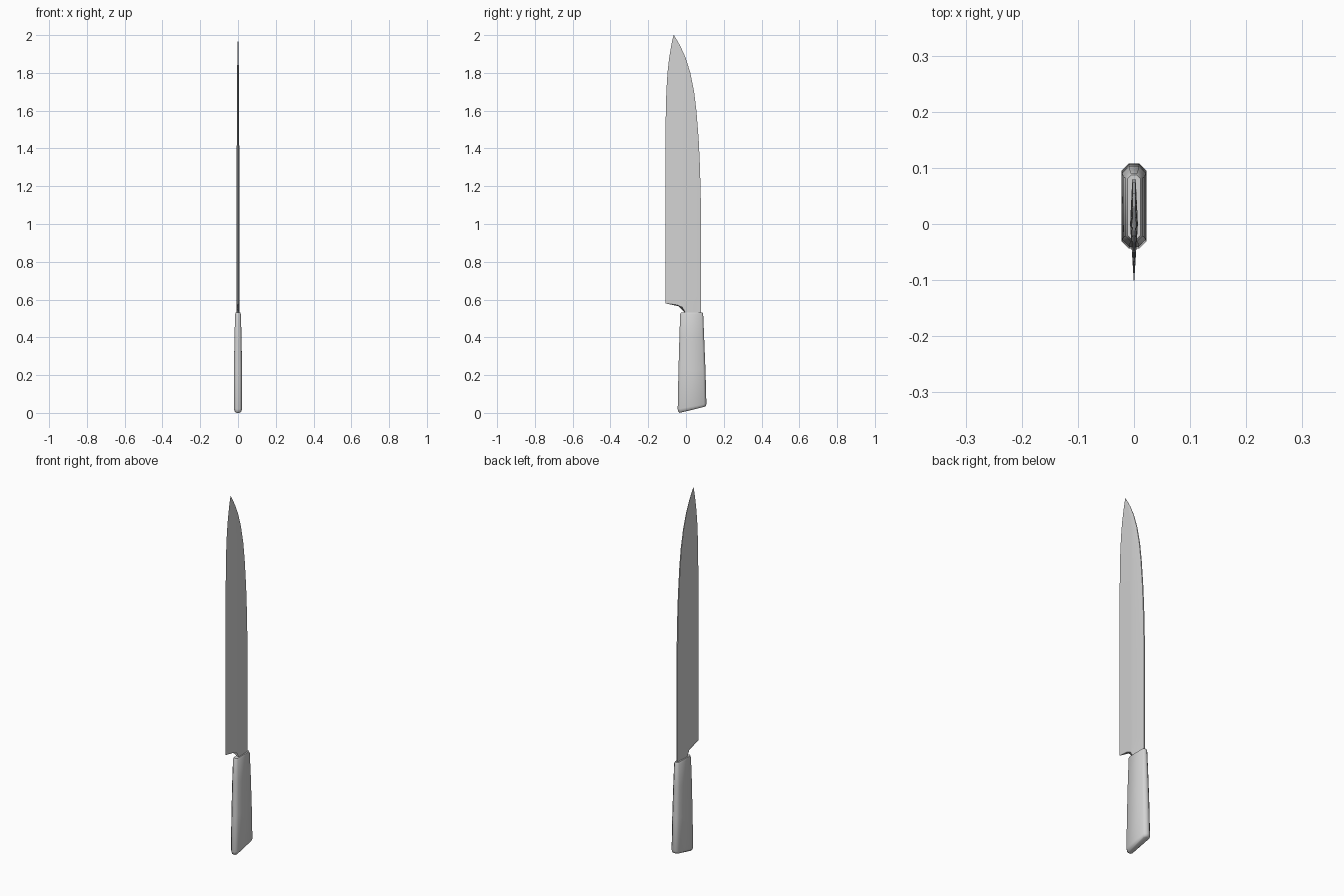
import bpy
import bmesh
import math

cube = bpy.data.objects.get("Cube")
if cube:
    bpy.data.objects.remove(cube, do_unlink=True)

steel = bpy.data.materials.new("light grey")
GREY = (0.65, 0.65, 0.65, 1.0)
steel.diffuse_color = GREY
steel.use_nodes = True
steel.node_tree.nodes["Principled BSDF"].inputs["Base Color"].default_value = GREY


def loft(name, rings, angle):
    """Skin equal-length rings of points into a closed, smooth-shaded part."""
    bm = bmesh.new()
    loops = [[bm.verts.new(p) for p in ring] for ring in rings]
    n = len(loops[0])
    for a, b in zip(loops, loops[1:]):
        for i in range(n):
            j = (i + 1) % n
            bm.faces.new((a[i], a[j], b[j], b[i]))
    # End caps as strips, pairing points mirrored across x = 0
    bm.faces.new(loops[0][::-1])
    bm.faces.new(loops[-1])
    bmesh.ops.remove_doubles(bm, verts=bm.verts, dist=1e-5)
    bmesh.ops.recalc_face_normals(bm, faces=bm.faces)
    mesh = bpy.data.meshes.new(name)
    bm.to_mesh(mesh)
    bm.free()
    obj = bpy.data.objects.new(name, mesh)
    bpy.context.collection.objects.link(obj)
    mesh.materials.append(steel)
    bpy.ops.object.select_all(action='DESELECT')
    obj.select_set(True)
    bpy.context.view_layer.objects.active = obj
    bpy.ops.object.shade_smooth_by_angle(angle=math.radians(angle))
    return obj


# Blade: wedge section with a sharp front edge, a ridge and a thin spine
def blade_ring(z, edge, spine, ridge_half, heel=None):
    ridge = min(0.0, edge + (spine - edge) * 0.85)
    spine_half = ridge_half * 0.45
    fracs = (0.55, 0.82, 1.0)
    side = [(ridge_half * f, edge + (ridge - edge) * f) for f in fracs]
    side.append((spine_half, spine))
    zs = heel if heel else [z] * 5
    left = [(x, y, h) for (x, y), h in zip(side, zs[1:])]
    right = [(-x, y, h) for x, y, h in reversed(left)]
    return [(0.0, edge, zs[0])] + left + right


# height, cutting edge y, spine y, half thickness at the ridge
blade_rows = [
    (0.62, -0.108, 0.079, 0.007),
    (1.10, -0.108, 0.079, 0.007),
    (1.30, -0.108, 0.074, 0.007),
    (1.45, -0.108, 0.067, 0.0065),
    (1.60, -0.107, 0.055, 0.006),
    (1.70, -0.104, 0.043, 0.0055),
    (1.80, -0.098, 0.023, 0.0045),
    (1.88, -0.089, -0.002, 0.0035),
    (1.94, -0.079, -0.029, 0.002),
    (1.97, -0.073, -0.046, 0.0012),
    (2.00, -0.066, -0.064, 0.0003),
]
heel = (0.58, 0.572, 0.56, 0.525, 0.52)
rings = [blade_ring(0.58, -0.108, 0.079, 0.007, heel)]
rings += [blade_ring(*row) for row in blade_rows]
loft("blade", rings, 20)


# Handle: chamfered box section, flaring towards a slanted butt
def handle_ring(z_front, z_back, y0, y1, half):
    c = min(0.014, half * 0.6)
    outline = [(half - c, y0), (half, y0 + c), (half, y1 - c), (half - c, y1)]
    outline += [(-x, y) for x, y in reversed(outline)]
    return [(x, y, z_front + (z_back - z_front) * (y - y0) / (y1 - y0))
            for x, y in outline]


handle_rows = [
    (0.000, 0.032, -0.034, 0.096, 0.012),
    (0.006, 0.036, -0.041, 0.104, 0.018),
    (0.020, 0.048, -0.044, 0.108, 0.022),
    (0.220, 0.230, -0.040, 0.103, 0.021),
    (0.400, 0.400, -0.035, 0.096, 0.019),
    (0.522, 0.522, -0.031, 0.091, 0.015),
    (0.532, 0.532, -0.027, 0.087, 0.012),
]
loft("handle", [handle_ring(*row) for row in handle_rows], 50)
